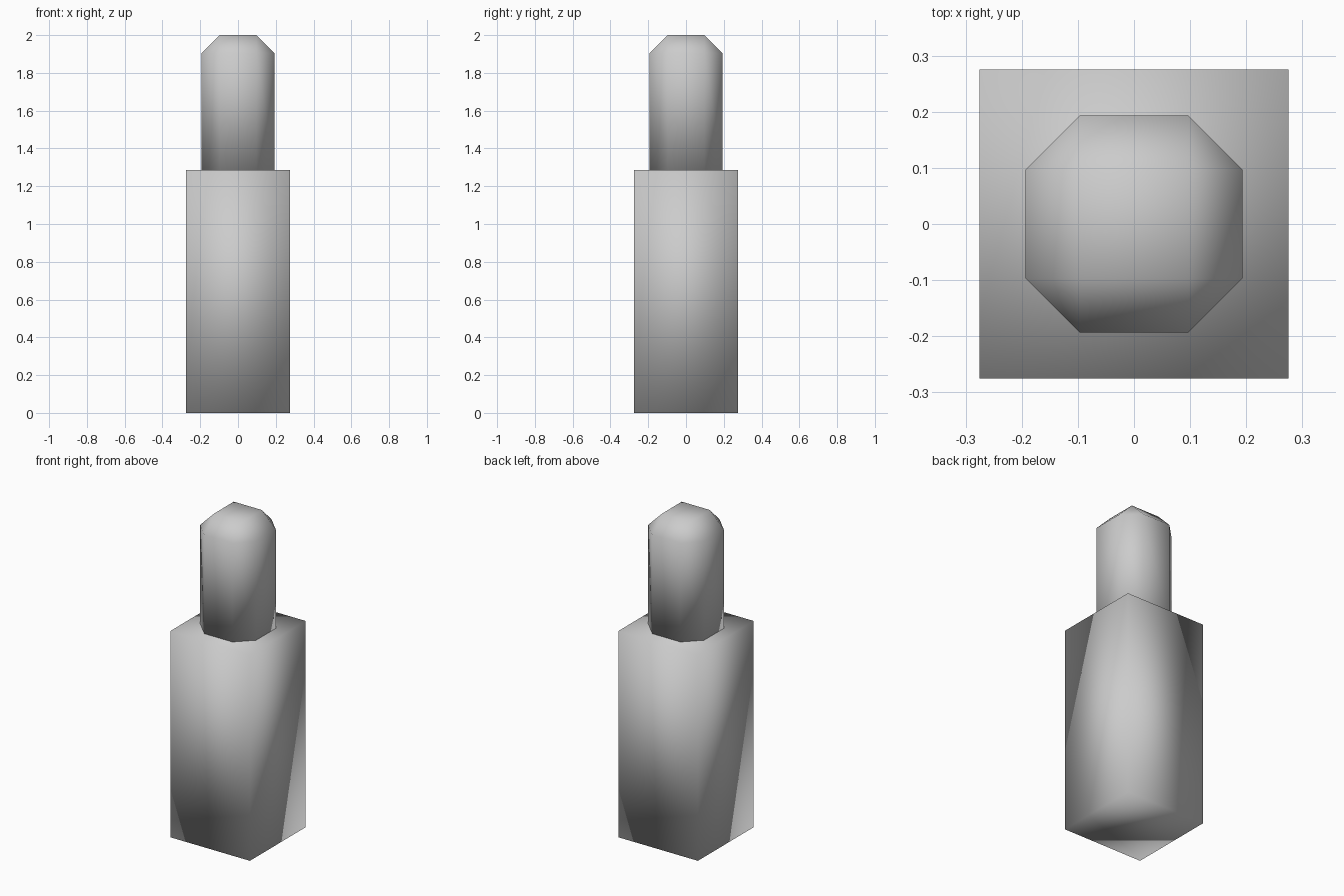
import bpy, bmesh
from mathutils import Matrix

if "Cube" in bpy.data.objects:
    bpy.data.objects.remove(bpy.data.objects["Cube"])


def block(name, half, z0, z1, chamfer=0.0):
    """Square block from z0 to z1; optional chamfer on every edge except the base."""
    bm = bmesh.new()
    size = Matrix.Diagonal((2 * half, 2 * half, z1 - z0, 1))
    bmesh.ops.create_cube(bm, size=1, matrix=Matrix.Translation((0, 0, (z0 + z1) / 2)) @ size)
    if chamfer:
        edges = [e for e in bm.edges if any(v.co.z > z0 + 0.01 for v in e.verts)]
        bmesh.ops.bevel(bm, geom=edges, offset=chamfer, offset_type='OFFSET',
                        segments=1, profile=0.5, affect='EDGES')
    bmesh.ops.recalc_face_normals(bm, faces=bm.faces)
    for f in bm.faces:
        f.smooth = True
    mesh = bpy.data.meshes.new(name)
    bm.to_mesh(mesh)
    bm.free()
    obj = bpy.data.objects.new(name, mesh)
    bpy.context.collection.objects.link(obj)
    return obj


# Square lower body
block("lower_body", 0.275, 0.0, 1.287)
# Chamfered upper post standing on the body
block("upper_post", 0.193, 1.287, 2.0, chamfer=0.096)
